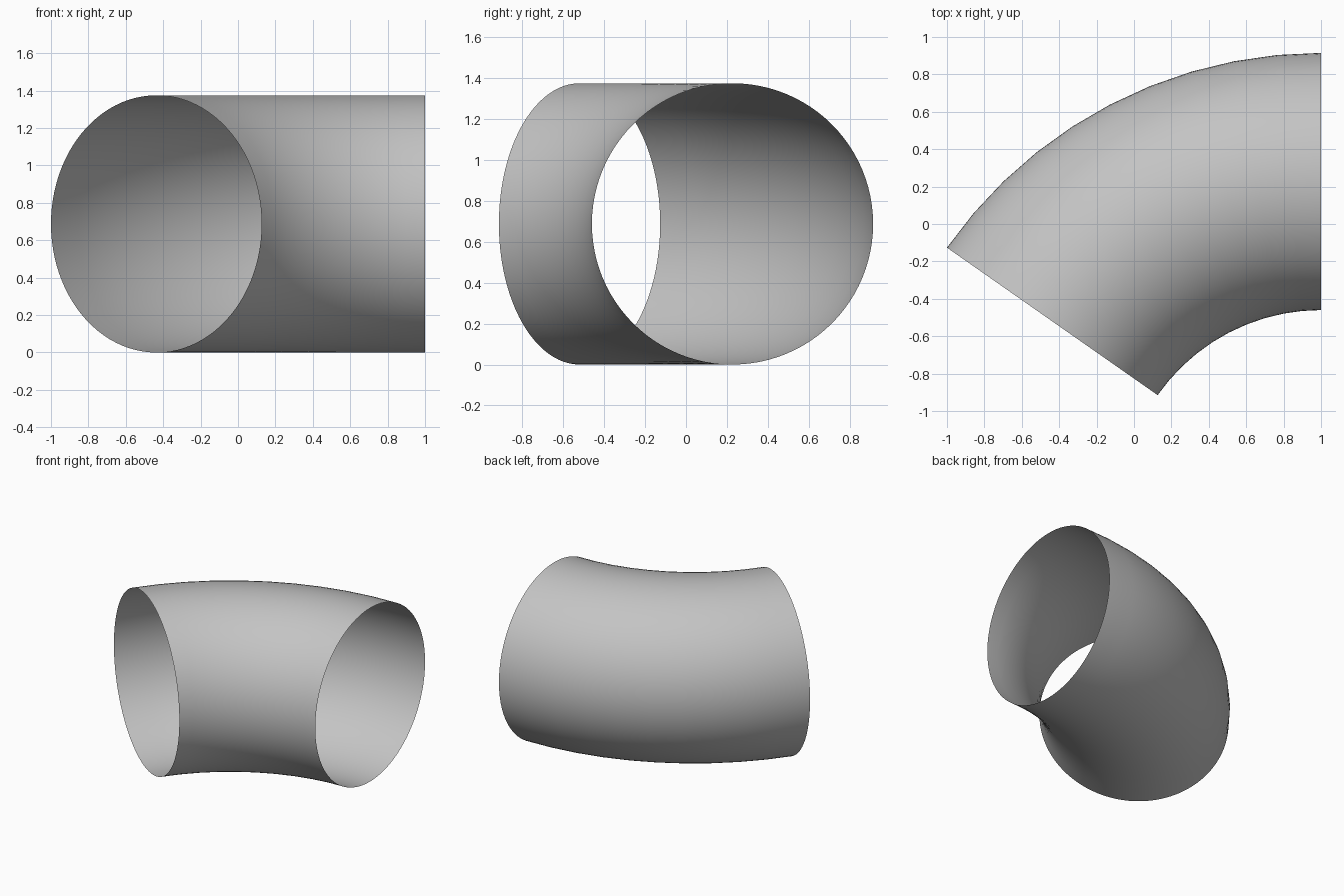
import bpy, bmesh
from math import radians
from mathutils import Matrix, Vector

cube = bpy.data.objects.get("Cube")
if cube:
    bpy.data.objects.remove(cube, do_unlink=True)

TUBE_RADIUS = 0.6875
BEND_RADIUS = 1.754
BEND_CENTRE = Vector((1, -1.5266, TUBE_RADIUS))
SWEEP = radians(55)

# Plain grey metal
grey = bpy.data.materials.new("grey_metal")
grey.use_nodes = True
colour = (0.55, 0.55, 0.55, 1)
grey.diffuse_color = colour
grey.node_tree.nodes["Principled BSDF"].inputs["Base Color"].default_value = colour

# Open circular section at the right-hand end, swept around the bend centre
bm = bmesh.new()
section = (Matrix.Translation(BEND_CENTRE + Vector((0, BEND_RADIUS, 0)))
           @ Matrix.Rotation(radians(90), 4, 'Y'))
bmesh.ops.create_circle(bm, segments=96, radius=TUBE_RADIUS, matrix=section)
bmesh.ops.spin(bm, geom=bm.verts[:] + bm.edges[:], cent=BEND_CENTRE,
               axis=(0, 0, 1), angle=SWEEP, steps=10)
bmesh.ops.recalc_face_normals(bm, faces=bm.faces[:])

# Make the shell face away from the tube's centre line
bm.faces.ensure_lookup_table()
top = max(bm.faces, key=lambda f: f.calc_center_median().z)
if top.normal.z < 0:
    bmesh.ops.reverse_faces(bm, faces=bm.faces[:])

mesh = bpy.data.meshes.new("pipe_elbow")
bm.to_mesh(mesh)
bm.free()
mesh.materials.append(grey)
elbow = bpy.data.objects.new("pipe_elbow", mesh)
bpy.context.collection.objects.link(elbow)
mesh.shade_smooth()
